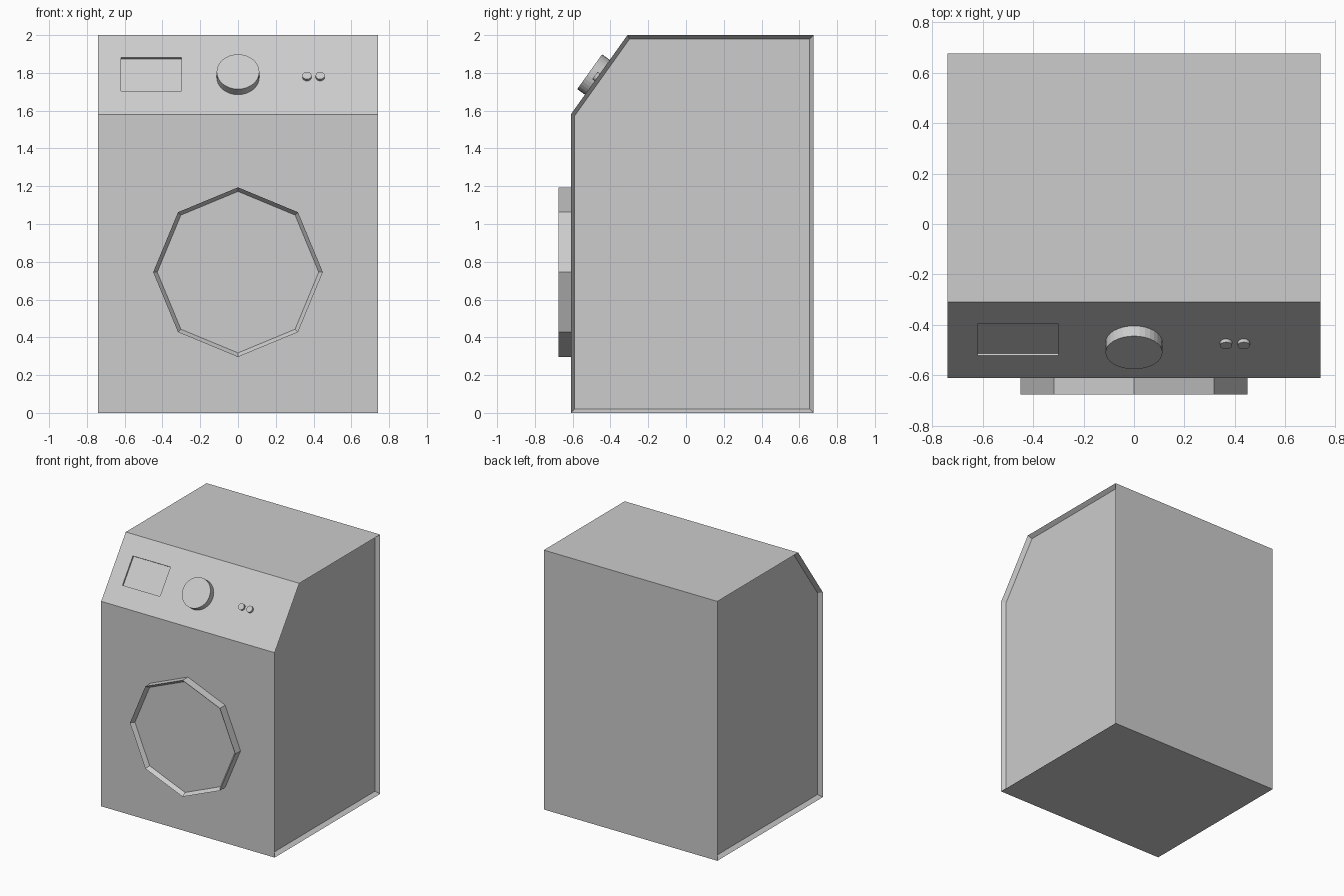
import bpy, bmesh
from mathutils import Matrix, Vector

if "Cube" in bpy.data.objects:
    bpy.data.objects.remove(bpy.data.objects["Cube"], do_unlink=True)

grey = bpy.data.materials.new("light grey")
grey.use_nodes = True
colour = (0.604, 0.604, 0.604, 1)
grey.diffuse_color = colour
grey.node_tree.nodes["Principled BSDF"].inputs["Base Color"].default_value = colour


def finish(name, bm):
    bmesh.ops.recalc_face_normals(bm, faces=bm.faces)
    mesh = bpy.data.meshes.new(name)
    bm.to_mesh(mesh)
    bm.free()
    mesh.materials.append(grey)
    ob = bpy.data.objects.new(name, mesh)
    bpy.context.collection.objects.link(ob)
    return ob


def inset(bm, faces, width, depth):
    bmesh.ops.inset_individual(bm, faces=faces, thickness=width, use_even_offset=True)
    for f in faces:
        bmesh.ops.translate(bm, verts=f.verts, vec=-f.normal * depth)


def frame(x, along, out=Vector((0, 0, 0))):
    """Matrix on the sloped panel: local x across, y up the slope, z outward."""
    origin = Vector((x, PANEL_LOW.y, PANEL_LOW.z)) + UP * along
    return Matrix.Translation(origin) @ Matrix((Vector((1, 0, 0)), UP, OUT)).transposed().to_4x4()


def disc(name, radius, height, sides, matrix, recess=None):
    bm = bmesh.new()
    bmesh.ops.create_cone(bm, cap_ends=True, segments=sides, radius1=radius,
                          radius2=radius, depth=height,
                          matrix=Matrix.Translation((0, 0, height / 2)))
    if recess:
        bm.normal_update()
        inset(bm, [f for f in bm.faces if f.normal.z > 0.9], *recess)
    bm.transform(matrix)
    return finish(name, bm)


# Sloped control panel directions
PANEL_LOW = Vector((0, -0.61, 1.58))
PANEL_HIGH = Vector((0, -0.31, 2.0))
UP = (PANEL_HIGH - PANEL_LOW).normalized()
OUT = Vector((1, 0, 0)).cross(UP)

# Cabinet with recessed side panels
profile = [(-0.61, 0), (0.675, 0), (0.675, 2), PANEL_HIGH.yz, PANEL_LOW.yz]
bm = bmesh.new()
side = bm.faces.new([bm.verts.new((-0.74, y, z)) for y, z in profile])
ext = bmesh.ops.extrude_face_region(bm, geom=[side], use_keep_orig=True)
bmesh.ops.translate(bm, vec=(1.48, 0, 0),
                    verts=[v for v in ext["geom"] if isinstance(v, bmesh.types.BMVert)])
bmesh.ops.recalc_face_normals(bm, faces=bm.faces)
bm.normal_update()
inset(bm, [f for f in bm.faces if abs(f.normal.x) > 0.9], 0.021, 0.03)
cabinet = finish("cabinet", bm)

# Shallow display recess cut into the sloped panel
bm = bmesh.new()
bmesh.ops.create_cube(bm, size=1, matrix=Matrix.Diagonal((0.32, 0.218, 0.024, 1)))
bm.transform(frame(-0.46, 0.26))
cutter = finish("display_cutter", bm)
cutter.hide_render = True
cut = cabinet.modifiers.new("display", "BOOLEAN")
cut.operation = "DIFFERENCE"
cut.solver = "EXACT"
cut.object = cutter
bpy.context.view_layer.objects.active = cabinet
bpy.ops.object.modifier_apply(modifier=cut.name)
bpy.data.objects.remove(cutter, do_unlink=True)

# Dial and push buttons
disc("dial", 0.113, 0.05, 32, frame(0, 0.242))
for label, x in (("right", 0.365), ("left", 0.435)):
    disc(label + "_button", 0.024, 0.016, 24, frame(x, 0.242))

# Octagonal door with a raised rim
facing_front = Matrix.Translation((0, -0.61, 0.745)) @ Matrix.Rotation(1.5707963, 4, "X")
disc("door", 0.449, 0.065, 8, facing_front, (0.02, 0.03))
